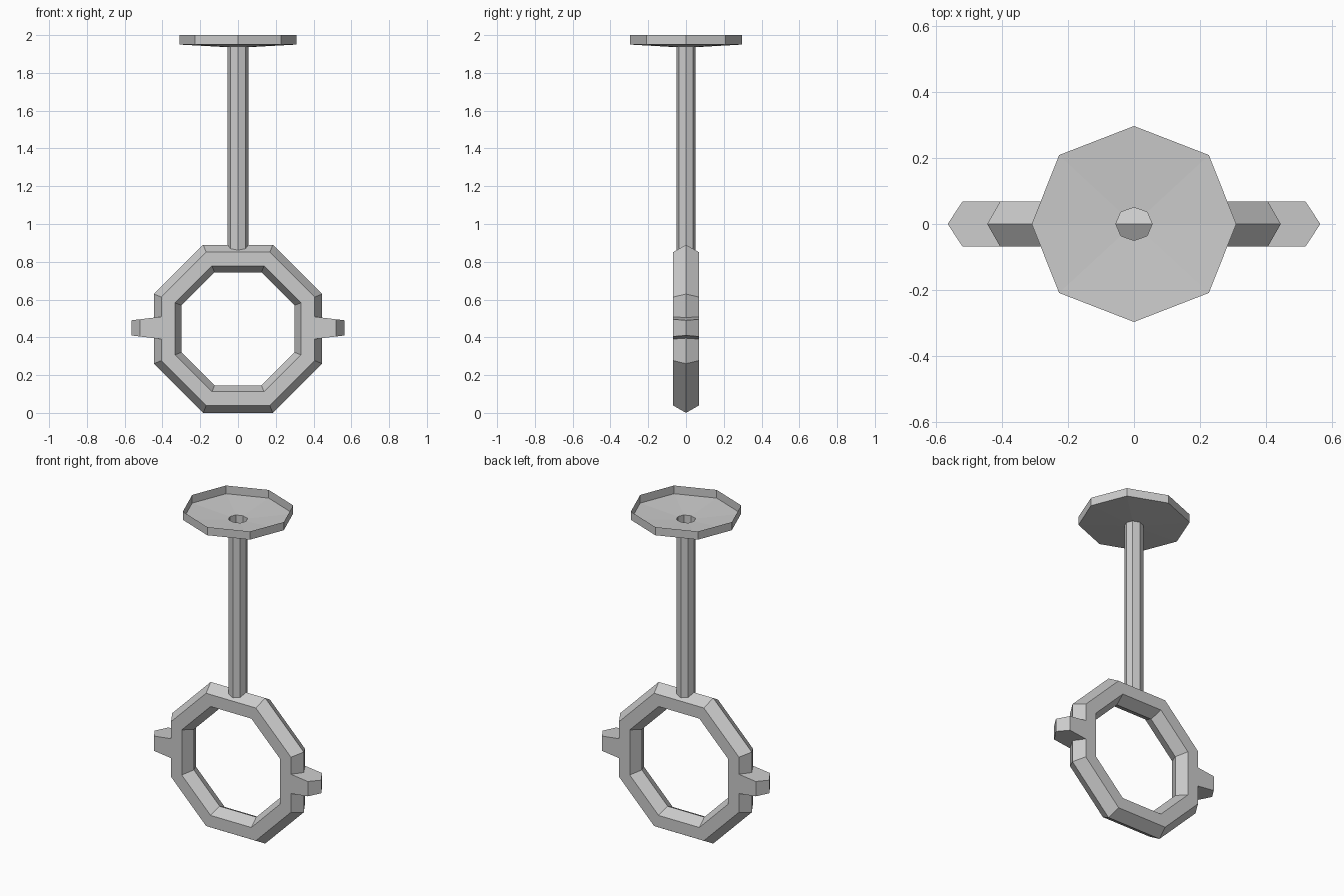
import bpy
import bmesh
import math

cube = bpy.data.objects.get("Cube")
if cube:
    bpy.data.objects.remove(cube, do_unlink=True)

# Single plain grey
grey = bpy.data.materials.new("plain_grey")
grey.use_nodes = True
colour = (0.6, 0.6, 0.6, 1)
grey.diffuse_color = colour
grey.node_tree.nodes["Principled BSDF"].inputs["Base Color"].default_value = colour


def loft(name, loops, wrap=False, caps=False):
    """Bridge equal-sized point loops with flat quads."""
    bm = bmesh.new()
    rows = [[bm.verts.new(p) for p in loop] for loop in loops]
    pairs = list(zip(rows, rows[1:]))
    if wrap:
        pairs.append((rows[-1], rows[0]))
    for a, b in pairs:
        for i in range(len(a)):
            j = (i + 1) % len(a)
            bm.faces.new((a[i], a[j], b[j], b[i]))
    if caps:
        bm.faces.new(rows[0])
        bm.faces.new(rows[-1])
    bmesh.ops.recalc_face_normals(bm, faces=bm.faces)
    mesh = bpy.data.meshes.new(name)
    bm.to_mesh(mesh)
    bm.free()
    mesh.materials.append(grey)
    obj = bpy.data.objects.new(name, mesh)
    bpy.context.collection.objects.link(obj)
    return obj


def flat_octagon(rx, ry, dx, dy, z):
    """Octagon with corners on both axes and on the diagonals."""
    return [(rx, 0, z), (dx, dy, z), (0, ry, z), (-dx, dy, z),
            (-rx, 0, z), (-dx, -dy, z), (0, -ry, z), (dx, -dy, z)]


def upright_octagon(apothem, y):
    r = apothem / math.cos(math.pi / 8)
    angles = [math.pi / 8 + i * math.pi / 4 for i in range(8)]
    return [(r * math.cos(a), y, RING_Z + r * math.sin(a)) for a in angles]


RING_Z = 0.445
HALF_DEPTH = 0.068
HOLE = (0.055, 0.05, 0.04, 0.036)
PLATE = (0.31, 0.297, 0.227, 0.209)

# Shallow open dish with a hole into the hollow stem
loft("ceiling_dish", [flat_octagon(*PLATE, 2.0),
                      flat_octagon(*PLATE, 1.95),
                      flat_octagon(*HOLE, 1.936)])

# Hollow stem, its lower end sunk into the ring
loft("stem", [flat_octagon(*HOLE, 1.936), flat_octagon(*HOLE, 0.85)])

# Octagonal ring with a six-sided section, ridged inside and outside
section = [(0.445, 0), (0.406, -HALF_DEPTH), (0.333, -HALF_DEPTH),
           (0.299, 0), (0.333, HALF_DEPTH), (0.406, HALF_DEPTH)]
loft("ring", [upright_octagon(a, y) for a, y in section], wrap=True)

# Tapered pointed lugs on both sides of the ring
plan = [(0.406, -HALF_DEPTH), (0.52, -HALF_DEPTH), (0.565, 0),
        (0.52, HALF_DEPTH), (0.406, HALF_DEPTH)]


def lug_outline(side, up):
    return [(side * x, y, 0.45 + up * (0.04 + 0.12 * (0.565 - x)))
            for x, y in plan]


for name, side in (("left_lug", 1), ("right_lug", -1)):
    loft(name, [lug_outline(side, -1), lug_outline(side, 1)], caps=True)
